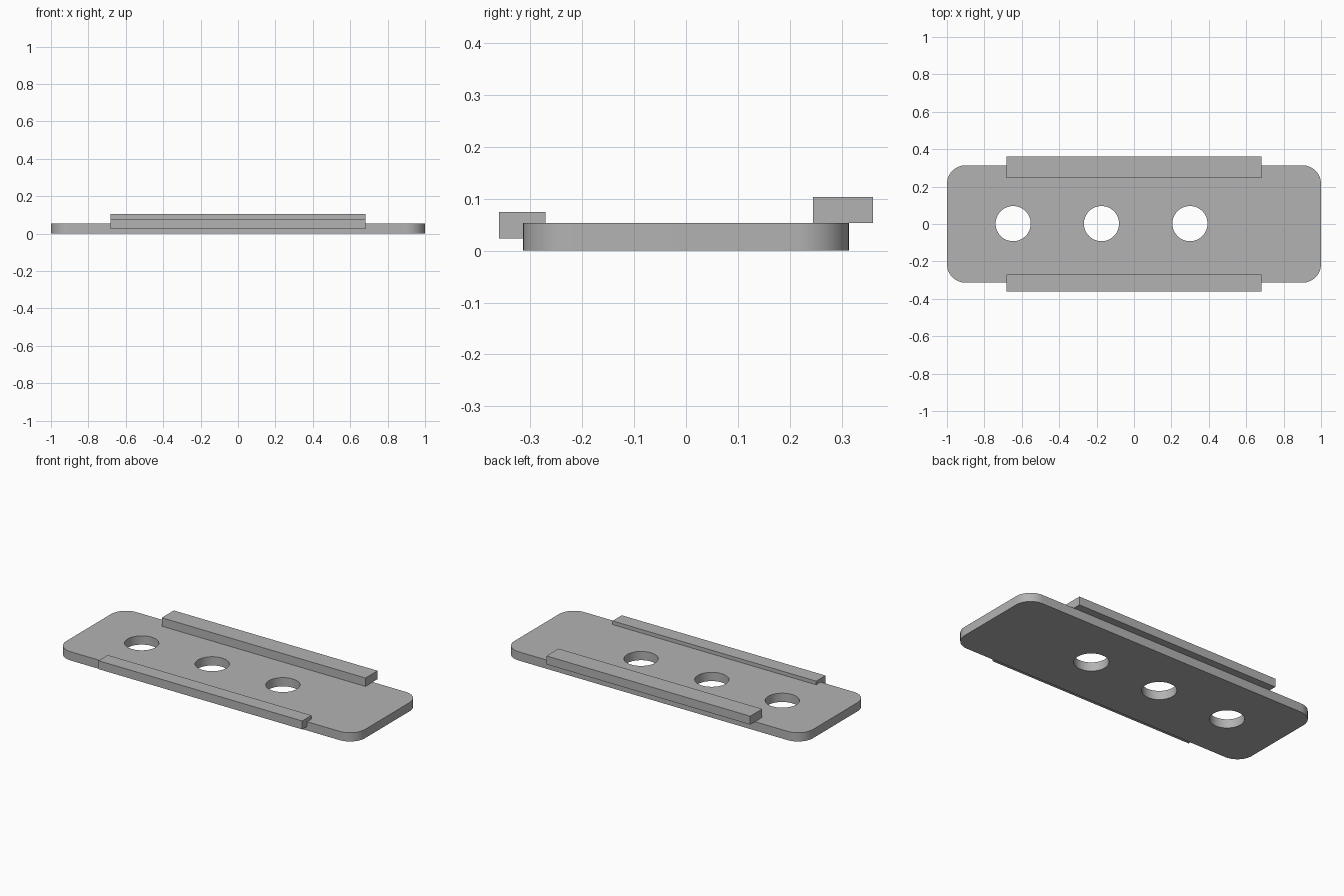
import bpy, bmesh
from math import sin, cos, pi

if "Cube" in bpy.data.objects:
    bpy.data.objects.remove(bpy.data.objects["Cube"], do_unlink=True)

grey = bpy.data.materials.new("plain grey")
grey.use_nodes = True
GREY = (0.45, 0.45, 0.45, 1)
grey.diffuse_color = GREY
grey.node_tree.nodes["Principled BSDF"].inputs["Base Color"].default_value = GREY


def finish(name, bm):
    bmesh.ops.recalc_face_normals(bm, faces=bm.faces)
    mesh = bpy.data.meshes.new(name)
    bm.to_mesh(mesh)
    bm.free()
    mesh.materials.append(grey)
    obj = bpy.data.objects.new(name, mesh)
    bpy.context.collection.objects.link(obj)
    return obj


def arc(cx, cy, r, start, sweep, steps):
    return [(cx + r * cos(start + sweep * i / steps),
             cy + r * sin(start + sweep * i / steps)) for i in range(steps + 1)]


def add_loop(bm, points):
    verts = [bm.verts.new((x, y, 0)) for x, y in points]
    return [bm.edges.new((a, b)) for a, b in zip(verts, verts[1:] + verts[:1])]


# Base plate: rounded rectangle with three round through holes
half_x, half_y, thick, corner = 1.0, 0.314, 0.053, 0.1
outline = []
for k, (sx, sy) in enumerate([(1, 1), (-1, 1), (-1, -1), (1, -1)]):
    outline += arc(sx * (half_x - corner), sy * (half_y - corner), corner,
                   k * pi / 2, pi / 2, 12)
bm = bmesh.new()
edges = add_loop(bm, outline)
for hole_x in (-0.646, -0.174, 0.299):
    edges += add_loop(bm, arc(hole_x, 0.002, 0.094, 0, 2 * pi, 48)[:-1])
bmesh.ops.triangle_fill(bm, use_beauty=True, use_dissolve=False,
                        edges=edges, normal=(0, 0, 1))
extruded = bmesh.ops.extrude_face_region(bm, geom=bm.faces[:], use_keep_orig=True)
bmesh.ops.translate(bm, vec=(0, 0, thick), verts=[
    v for v in extruded["geom"] if isinstance(v, bmesh.types.BMVert)])
plate = finish("base_plate", bm)
bpy.context.view_layer.objects.active = plate
plate.select_set(True)
bpy.ops.object.shade_smooth_by_angle(angle=pi / 6)


# Long side rails
def rail(name, y0, y1, z0, z1):
    bm = bmesh.new()
    bmesh.ops.create_cube(bm, size=1)
    bmesh.ops.scale(bm, vec=(1.364, y1 - y0, z1 - z0), verts=bm.verts)
    bmesh.ops.translate(bm, vec=(0, (y0 + y1) / 2, (z0 + z1) / 2), verts=bm.verts)
    finish(name, bm)


rail("front_rail", -0.36, -0.271, 0.024, 0.075)
rail("back_rail", 0.245, 0.36, thick, 0.104)
